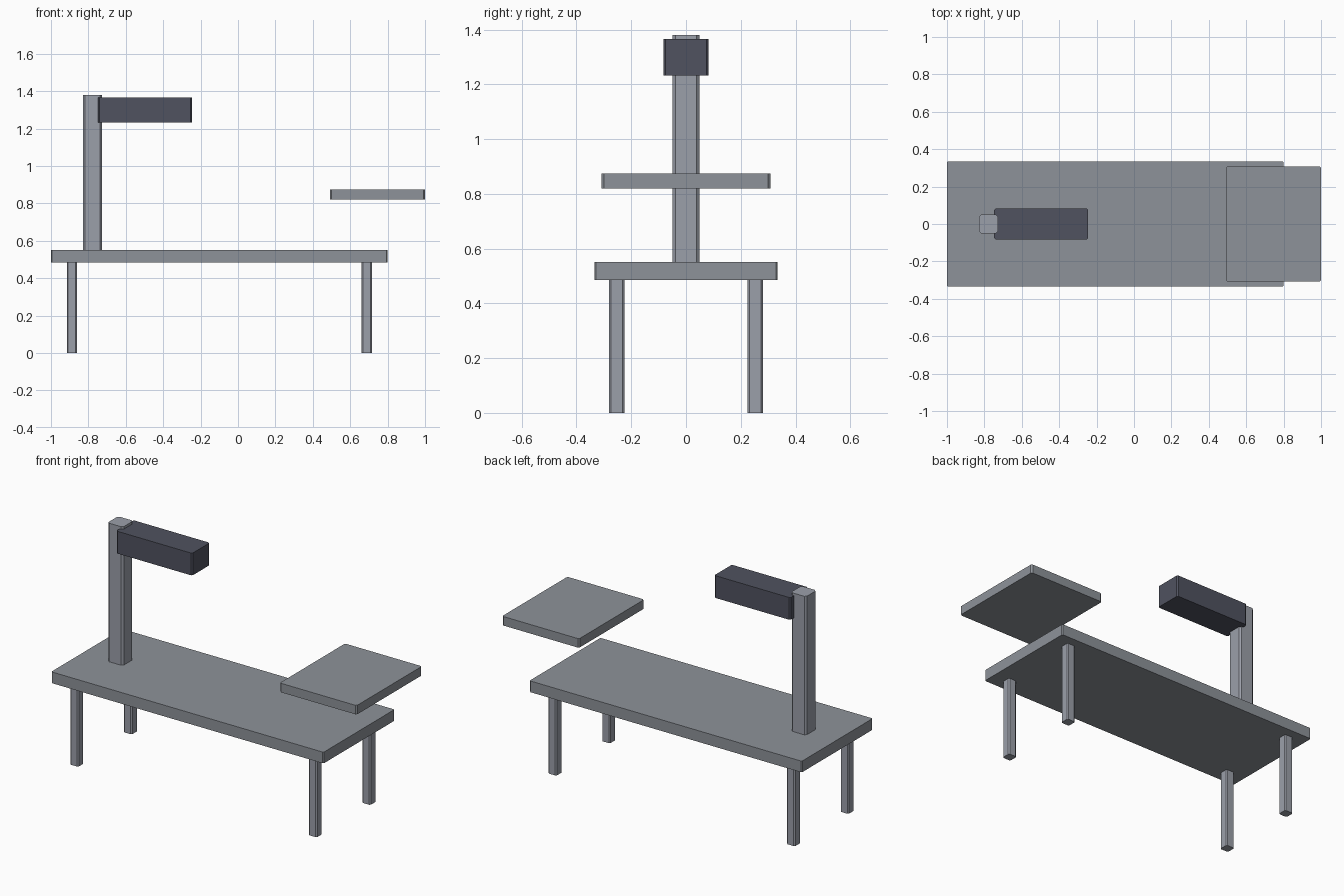
import bpy
import bmesh

if "Cube" in bpy.data.objects:
    bpy.data.objects.remove(bpy.data.objects["Cube"])


def material(name, rgb):
    m = bpy.data.materials.new(name)
    m.diffuse_color = (*rgb, 1)
    m.use_nodes = True
    m.node_tree.nodes["Principled BSDF"].inputs["Base Color"].default_value = m.diffuse_color
    return m


steel = material("steel", (0.33, 0.35, 0.40))
panel = material("panel_grey", (0.27, 0.29, 0.32))
dark = material("dark_housing", (0.08, 0.085, 0.115))


def block(name, x, y, z, chamfer, mat):
    """Box between the given (min, max) ranges with chamfered upright edges."""
    bm = bmesh.new()
    bmesh.ops.create_cube(bm, size=1)
    for v in bm.verts:
        v.co = [r[0] if c < 0 else r[1] for c, r in zip(v.co, (x, y, z))]
    upright = [e for e in bm.edges
               if abs(e.verts[0].co.z - e.verts[1].co.z) > 1e-4]
    bmesh.ops.bevel(bm, geom=upright, offset=chamfer, offset_type='OFFSET',
                    segments=1, profile=0.5, affect='EDGES')
    mesh = bpy.data.meshes.new(name)
    bm.to_mesh(mesh)
    bm.free()
    mesh.materials.append(mat)
    ob = bpy.data.objects.new(name, mesh)
    bpy.context.collection.objects.link(ob)
    return ob


# Table top
block("table_top", (-1.0, 0.80), (-0.335, 0.335), (0.485, 0.552), 0.006, panel)

# Four legs
h = 0.0275
for xn, cx in (("left", -0.888), ("right", 0.689)):
    for yn, cy in (("front", -0.253), ("back", 0.253)):
        block(f"{yn}_{xn}_leg", (cx - h, cx + h), (cy - h, cy + h),
              (0, 0.487), 0.007, steel)

# Upright post and the dark arm it carries
block("post", (-0.828, -0.727), (-0.05, 0.05), (0.55, 1.38), 0.011, steel)
block("arm_housing", (-0.748, -0.245), (-0.083, 0.083), (1.232, 1.365), 0.008, dark)

# Raised side tray
block("side_tray", (0.492, 1.0), (-0.308, 0.308), (0.82, 0.874), 0.008, panel)
